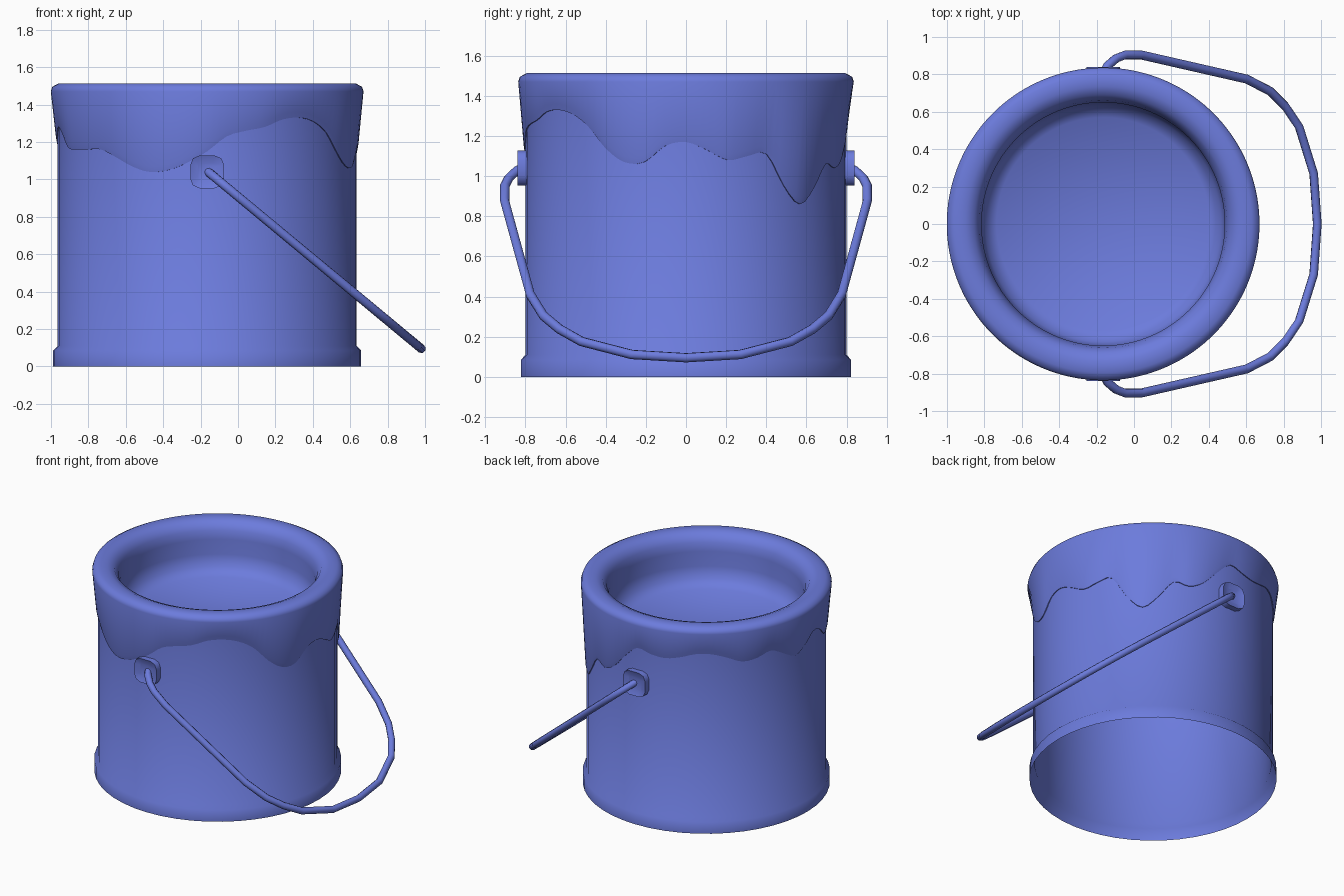
import bpy, bmesh, math
from mathutils import Vector

cube = bpy.data.objects.get("Cube")
if cube:
    bpy.data.objects.remove(cube, do_unlink=True)

CENTRE_X = -0.165

blue = bpy.data.materials.new("periwinkle_blue")
blue.use_nodes = True
colour = (0.15, 0.2, 0.72, 1)
blue.diffuse_color = colour
blue.node_tree.nodes["Principled BSDF"].inputs["Base Color"].default_value = colour


def smooth(obj, angle):
    bpy.ops.object.select_all(action="DESELECT")
    obj.select_set(True)
    bpy.context.view_layer.objects.active = obj
    bpy.ops.object.shade_smooth_by_angle(angle=math.radians(angle))


def finish(bm, name, angle):
    bmesh.ops.recalc_face_normals(bm, faces=bm.faces)
    mesh = bpy.data.meshes.new(name)
    bm.to_mesh(mesh)
    bm.free()
    obj = bpy.data.objects.new(name, mesh)
    bpy.context.collection.objects.link(obj)
    mesh.materials.append(blue)
    smooth(obj, angle)


def revolve(name, profile, sides, angle, floor=False):
    """Spin profile(i), a list of (radius, height) for side i, about the can's axis.
    The profile is a closed loop, or ends in a flat floor."""
    bm = bmesh.new()
    rings = []
    for i in range(sides):
        a = math.tau * i / sides
        rings.append([bm.verts.new((CENTRE_X + r * math.cos(a), r * math.sin(a), z))
                      for r, z in profile(i)])
    count = len(rings[0])
    for i in range(sides):
        here, there = rings[i], rings[(i + 1) % sides]
        for j in range(count - 1 if floor else count):
            k = (j + 1) % count
            bm.faces.new((here[j], there[j], there[k], here[k]))
    if floor:
        bm.faces.new([ring[-1] for ring in rings])
    finish(bm, name, angle)


# Thin can wall with a foot ring, open underneath
can = [(0.823, 0), (0.823, 0.085), (0.799, 0.11),
       (0.799, 1.44), (0.787, 1.44), (0.787, 0.11), (0.811, 0.085)]
revolve("can_body", lambda i: can, 48, 60)

# Height of the dripping paint edge in hundredths, evenly spaced round the can
DRIP = [117, 113, 108, 110, 111, 95, 86, 94, 106, 104, 109, 120,
        129, 127, 126, 128, 131, 131, 128, 124, 125, 128, 123, 118,
        122, 128, 125, 117, 116, 116, 116, 112, 107, 104, 105, 109,
        115, 123, 126, 128, 132, 133, 131, 125, 114, 107, 107, 115]
STEPS = 3


def drip_height(i):
    # Catmull-Rom blend between neighbouring samples
    k, t = i // STEPS, (i % STEPS) / STEPS
    a, b, c, d = (DRIP[(k + o) % len(DRIP)] / 100 for o in (-1, 0, 1, 2))
    return b + t / 2 * (c - a + t * (2 * a - 5 * b + 4 * c - d + t * (3 * (b - c) + d - a)))


def paint_profile(i):
    low = drip_height(i)
    return [(0.795, low), (0.804, low), (0.81, low + 0.03), (0.836, 1.47), (0.828, 1.495),
            (0.795, 1.513), (0.735, 1.513), (0.69, 1.495), (0.662, 1.45),
            (0.65, 1.39), (0.652, 1.28), (0.63, 1.2), (0.57, 1.15)]


# Paint coat over the rim, running inside to the paint surface
revolve("paint_coat", paint_profile, len(DRIP) * STEPS, 50, floor=True)

# Rounded square handle mounts with a recessed face
for side, name in ((-1, "front_mount"), (1, "back_mount")):
    bm = bmesh.new()
    bmesh.ops.create_cube(bm, size=1)
    bmesh.ops.scale(bm, vec=(0.18, 0.048, 0.175), verts=bm.verts)
    along_y = [e for e in bm.edges if abs(e.verts[0].co.y - e.verts[1].co.y) > 0.01]
    bmesh.ops.bevel(bm, geom=along_y, offset=0.05, segments=2, profile=0.5, affect="EDGES")
    bm.normal_update()
    outer = [f for f in bm.faces if f.normal.y * side > 0.9]
    bmesh.ops.inset_region(bm, faces=outer, thickness=0.04, depth=-0.015)
    bmesh.ops.translate(bm, vec=(CENTRE_X, side * 0.816, 1.04), verts=bm.verts)
    finish(bm, name, 50)

# Wire handle in a slanted plane: (distance along the slope, half width)
half = [(0, 0.8), (0.02, 0.845), (0.06, 0.885), (0.1, 0.903), (0.18, 0.903), (0.67, 0.775),
        (0.78, 0.71), (0.85, 0.63), (0.915, 0.52), (0.983, 0.27)]
path = [(t, -y) for t, y in half] + [(1, 0)] + half[::-1]
curve = bpy.data.curves.new("handle", "CURVE")
curve.dimensions = "3D"
curve.bevel_depth = 0.024
curve.bevel_resolution = 2
curve.use_fill_caps = True
spline = curve.splines.new("POLY")
spline.points.add(len(path) - 1)
start, slope = Vector((-0.165, 0, 1.045)), Vector((1.145, 0, -0.95))
for point, (t, y) in zip(spline.points, path):
    point.co = (*(start + slope * t + Vector((0, y, 0))), 1)
curve.materials.append(blue)
handle = bpy.data.objects.new("handle", curve)
bpy.context.collection.objects.link(handle)
bpy.ops.object.select_all(action="DESELECT")
handle.select_set(True)
bpy.context.view_layer.objects.active = handle
bpy.ops.object.convert(target="MESH")
smooth(bpy.context.view_layer.objects.active, 60)
